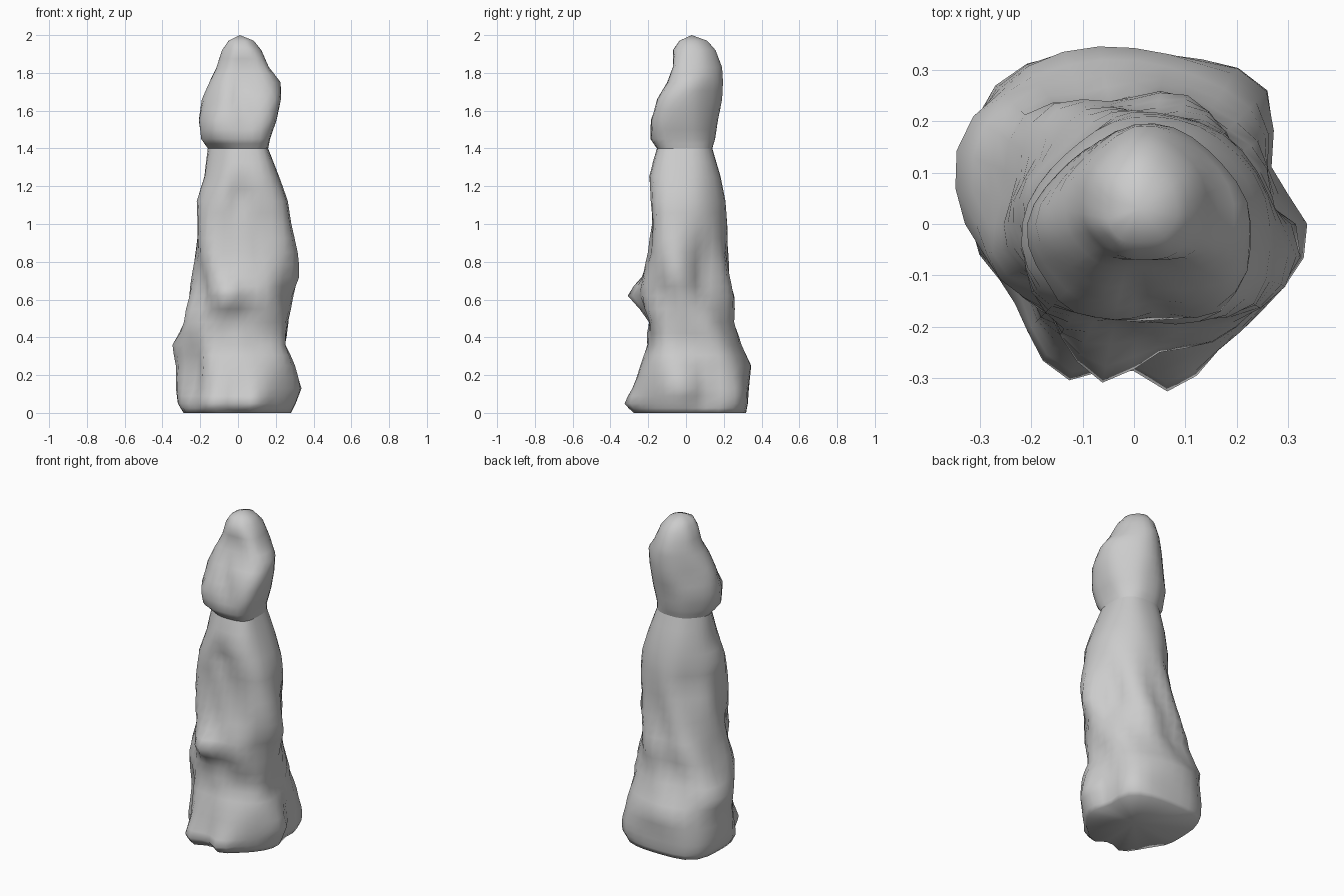
import bpy, bmesh, math

SIDES = 32

# each row: height, then reach toward +x, and every 45 degrees counter-clockwise
ROBE = [
    (0.00, .29, .34, .32, .39, .29, .28, .26, .27),
    (0.05, .32, .36, .33, .40, .32, .30, .31, .29),
    (0.13, .36, .36, .335, .40, .33, .28, .28, .30),
    (0.25, .31, .34, .345, .39, .33, .27, .24, .30),
    (0.36, .26, .31, .29, .38, .36, .27, .20, .28),
    (0.48, .285, .28, .25, .32, .30, .28, .21, .28),
    (0.62, .32, .265, .26, .28, .255, .26, .27, .28),
    (0.72, .355, .26, .24, .25, .24, .25, .24, .30),
    (0.85, .325, .25, .225, .225, .225, .25, .20, .31),
    (1.00, .29, .25, .22, .19, .22, .24, .18, .30),
    (1.12, .27, .24, .21, .19, .225, .22, .19, .29),
    (1.25, .22, .21, .185, .175, .18, .18, .20, .25),
    (1.40, .16, .165, .14, .145, .165, .14, .155, .20),
]
BUST = [
    ROBE[-1],
    (1.45, .17, .165, .155, .16, .20, .20, .19, .23),
    (1.55, .205, .185, .17, .175, .215, .20, .19, .26),
    (1.66, .23, .20, .195, .165, .20, .165, .155, .25),
    (1.75, .235, .205, .20, .16, .155, .13, .10, .19),
    (1.83, .165, .185, .20, .15, .115, .085, .07, .15),
    (1.92, .125, .15, .165, .125, .085, .065, .07, .10),
    (1.97, .085, .105, .12, .09, .05, .04, .035, .06),
]
# dents and bulges of the cloth: angle, height, amount, angle spread, height spread
FOLDS = [
    (261, .63, .05, 13, .07), (262, .50, -.025, 18, .06),
    (272, 1.15, -.035, 16, .09), (207, .22, -.05, 14, .22),
    (243, .03, .03, 10, .12), (285, .04, .035, 10, .08),
    (265, .03, -.03, 9, .12), (48, .08, .02, 12, .10),
    (20, .13, -.07, 16, .15), (15, .70, -.055, 16, .18),
    (215, .62, -.025, 12, .15), (298, .75, -.02, 12, .15),
    (318, .42, -.025, 14, .08), (285, 1.57, -.02, 14, .08),
    (230, 1.53, .015, 12, .06), (270, 1.66, -.02, 14, .06),
]


def ring_radius(row, angle):
    """Rounded octagon that touches the eight reaches of a row."""
    total = 0
    for i in range(8):
        c = math.cos(math.radians(angle - 45 * i))
        if c > 0:
            total += (c / row[1 + i]) ** 9
    return total ** (-1 / 9)


def fold(angle, z):
    # spiral drapery round the lower robe, plus single dents and bulges
    strength = math.exp(-((z - .6) / .35) ** 2)
    total = .014 * strength * (math.cos(math.radians(6 * (angle + 92 * z - 65))) - .4)
    for a, h, amount, sa, sh in FOLDS:
        d = (angle - a + 180) % 360 - 180
        total += amount * math.exp(-(d / sa) ** 2 - ((z - h) / sh) ** 2)
    return total


def loft(name, rows, tip=None, base=False):
    # add a half-way ring between each pair of rows
    dense = []
    for a, b in zip(rows, rows[1:]):
        dense += [a, tuple((p + q) / 2 for p, q in zip(a, b))]
    dense.append(rows[-1])
    bm = bmesh.new()
    rings = []
    for row in dense:
        ring = []
        for k in range(SIDES):
            angle = 360 * k / SIDES
            r = ring_radius(row, angle) + fold(angle, row[0])
            t = math.radians(angle)
            ring.append(bm.verts.new((r * math.cos(t), r * math.sin(t), row[0])))
        rings.append(ring)
    for lo, hi in zip(rings, rings[1:]):
        for k in range(SIDES):
            j = (k + 1) % SIDES
            bm.faces.new((lo[k], lo[j], hi[j], hi[k]))
    if base:
        c = bm.verts.new((0, 0, .02))
        for k in range(SIDES):
            bm.faces.new((rings[0][(k + 1) % SIDES], rings[0][k], c))
    if tip:
        c = bm.verts.new(tip)
        for k in range(SIDES):
            bm.faces.new((rings[-1][k], rings[-1][(k + 1) % SIDES], c))
    mesh = bpy.data.meshes.new(name)
    bm.to_mesh(mesh)
    bm.free()
    ob = bpy.data.objects.new(name, mesh)
    bpy.context.collection.objects.link(ob)
    for p in mesh.polygons:
        p.use_smooth = True
    return ob


# long draped robe with a closed hem
loft("draped_robe", ROBE, base=True)
# raised arms, hood and head
loft("hooded_head_and_arms", BUST, tip=(.01, .03, 2.0))
